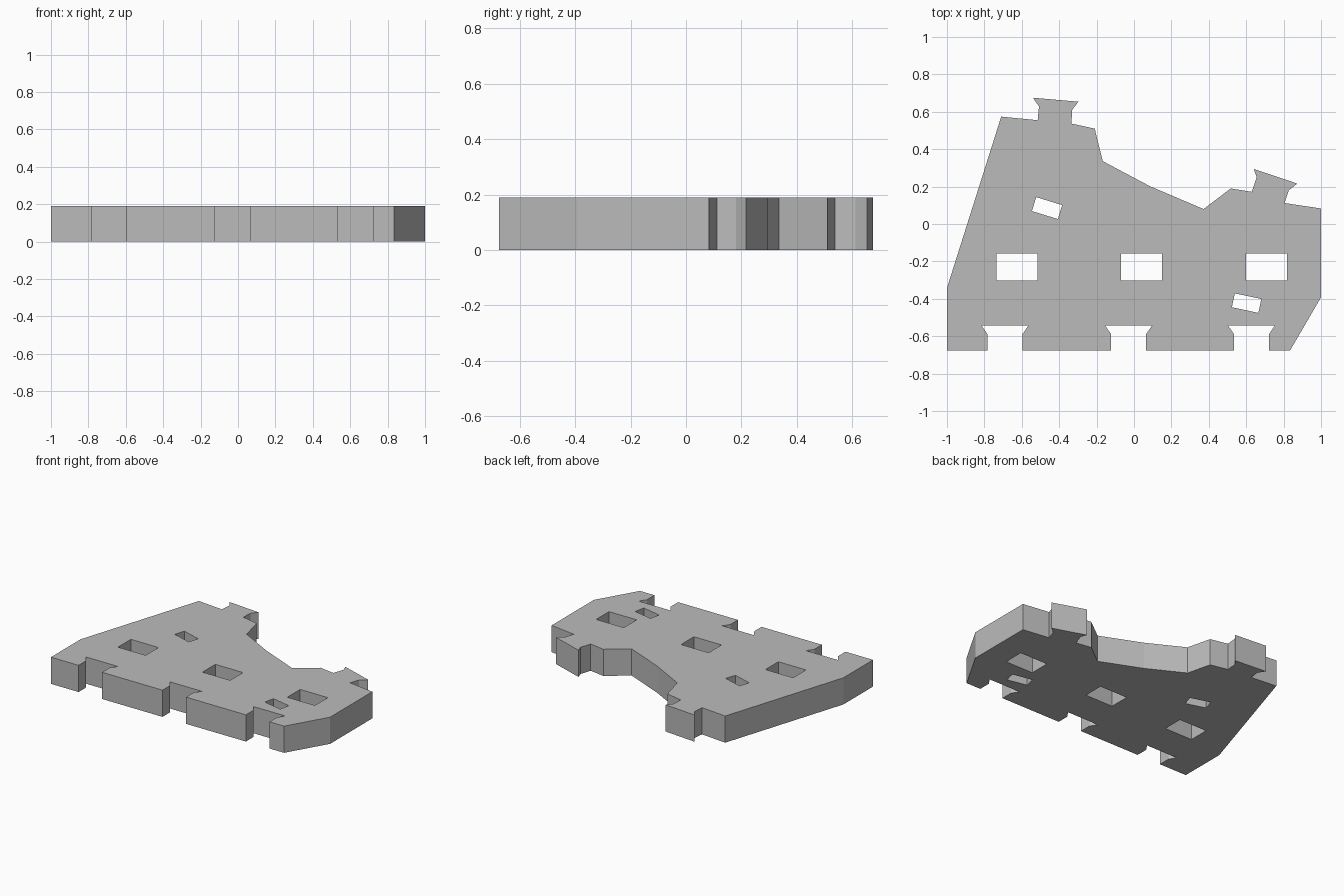
import bpy
import bmesh
from mathutils import Matrix, Vector

cube = bpy.data.objects.get("Cube")
if cube:
    bpy.data.objects.remove(cube, do_unlink=True)

THICKNESS = 0.19
FRONT = -0.675

grey = bpy.data.materials.new("plain grey")
grey.use_nodes = True
colour = (0.5, 0.5, 0.5, 1)
grey.diffuse_color = colour
grey.node_tree.nodes["Principled BSDF"].inputs["Base Color"].default_value = colour


def notch(cx):
    """Flared joint notch in the front edge, left to right."""
    return [(cx - 0.093, FRONT), (cx - 0.093, -0.59), (cx - 0.125, -0.543),
            (cx + 0.125, -0.543), (cx + 0.093, -0.59), (cx + 0.093, FRONT)]


def rect(cx, cy, w, d, angle=0):
    """Corners of a rectangular hole, turned by an angle in degrees."""
    turn = Matrix.Rotation(angle * 3.14159 / 180, 2)
    corners = [(-w, -d), (w, -d), (w, d), (-w, d)]
    return [Vector((cx, cy)) + turn @ Vector(c) / 2 for c in corners]


# Outer edge, counter-clockwise from the front corner
outline = [(-1, FRONT)]
for x in (-0.69, -0.029, 0.628):
    outline += notch(x)
outline += [(0.835, FRONT), (1, -0.392), (1, 0.083)]
# Small flared tab
outline += [(0.805, 0.112), (0.828, 0.18), (0.873, 0.216),
            (0.64, 0.294), (0.656, 0.25), (0.63, 0.172)]
# Sweeping back edge
outline += [(0.517, 0.19), (0.372, 0.08), (0.085, 0.202),
            (-0.167, 0.336), (-0.21, 0.51)]
# Large flared tab
outline += [(-0.335, 0.537), (-0.33, 0.612), (-0.297, 0.654),
            (-0.54, 0.675), (-0.508, 0.628), (-0.515, 0.555)]
outline += [(-0.71, 0.574), (-1, -0.342)]

# Slots through the plate
holes = [rect(x, -0.229, 0.218, 0.145) for x in (-0.625, 0.04, 0.708)]
holes += [rect(-0.465, 0.085, 0.145, 0.078, -17),
          rect(0.602, -0.423, 0.145, 0.076, -12)]

# Fill the outline around the slots, then extrude it
bm = bmesh.new()
edges = []
for loop in [outline] + holes:
    verts = [bm.verts.new((x, y, 0)) for x, y in loop]
    edges += [bm.edges.new((verts[i - 1], verts[i])) for i in range(len(verts))]
bmesh.ops.triangle_fill(bm, edges=edges, use_beauty=True, normal=(0, 0, 1))
base = bm.faces[:]
result = bmesh.ops.extrude_face_region(bm, geom=base, use_keep_orig=True)
top = [g for g in result["geom"] if isinstance(g, bmesh.types.BMVert)]
bmesh.ops.translate(bm, verts=top, vec=(0, 0, THICKNESS))
bmesh.ops.recalc_face_normals(bm, faces=bm.faces[:])

mesh = bpy.data.meshes.new("jointed_plate")
bm.to_mesh(mesh)
bm.free()
mesh.materials.append(grey)
plate = bpy.data.objects.new("jointed_plate", mesh)
bpy.context.collection.objects.link(plate)
